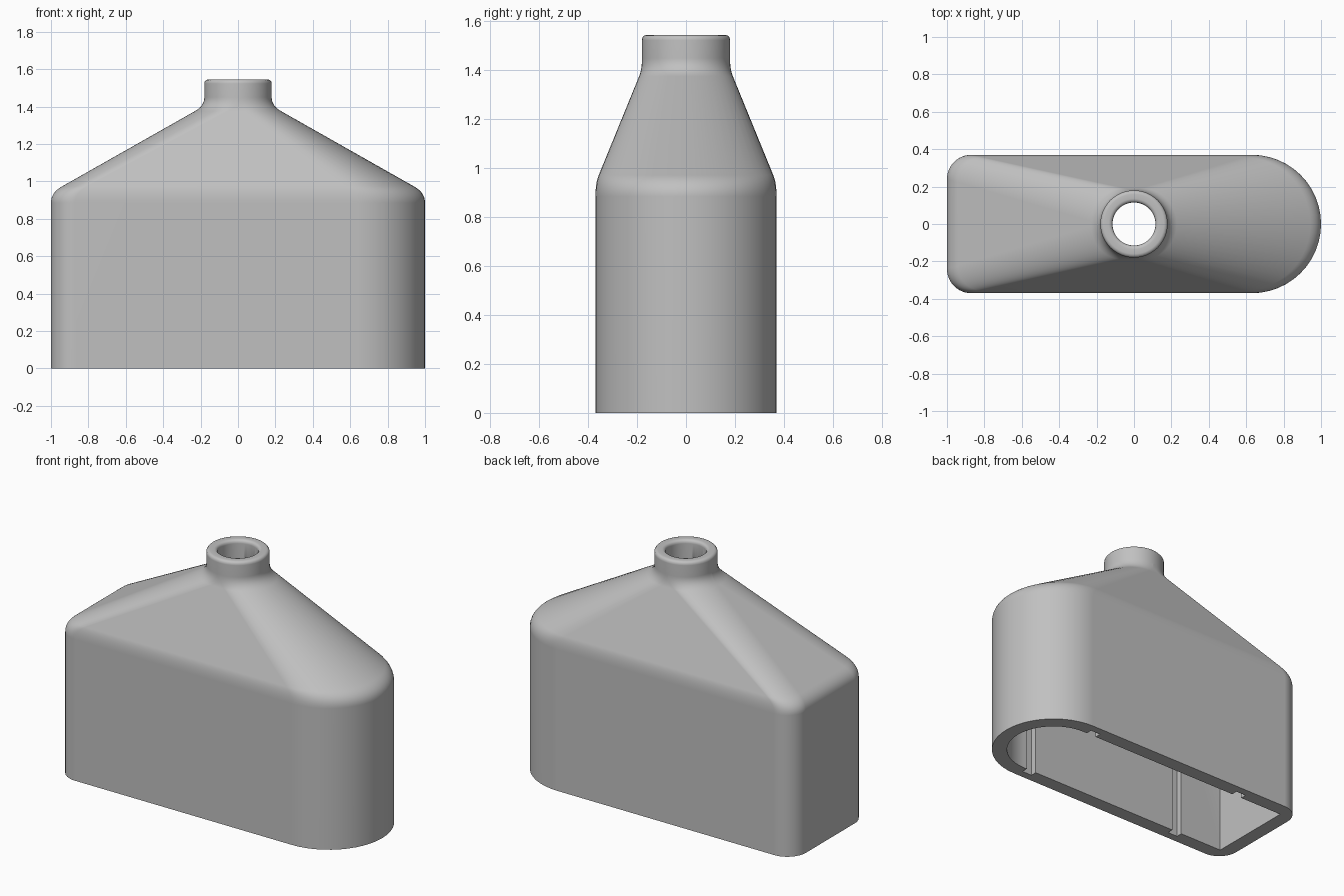
import bpy, bmesh, math
from mathutils import Vector

if "Cube" in bpy.data.objects:
    bpy.data.objects.remove(bpy.data.objects["Cube"])

STEPS = 12  # segments per quarter turn


def outline(xl, xr, half, rl, rr):
    """Rounded outline: two small corners at -x, a broad round end at +x."""
    pts = []
    for quarter in range(4):
        right, back = quarter in (0, 3), quarter < 2
        r = rr if right else rl
        cx = xr - r if right else xl + r
        cy = (half - r) * (1 if back else -1)
        for i in range(STEPS + 1):
            a = (quarter + i / STEPS) * math.pi / 2
            pts.append(Vector((cx + r * math.cos(a), cy + r * math.sin(a), 0)))
    return pts


def circle(r):
    return outline(-r, r, r, r, r)


def blend(a, b, s, z):
    ring = [p.lerp(q, s) for p, q in zip(a, b)]
    for p in ring:
        p.z = z
    return ring


def bend(p0, p1, p2, n=8):
    """Soft corner on the (blend, height) path."""
    p0, p1, p2 = Vector(p0), Vector(p1), Vector(p2)
    return [p0.lerp(p1, i / n).lerp(p1.lerp(p2, i / n), i / n) for i in range(n + 1)]


# Outer wall, from foot through shoulder to neck
body, neck = outline(-1, 1, 0.37, 0.13, 0.37), circle(0.18)
path = [Vector((0, 0))]
path += bend((0, 0.885), (0, 0.94), (0.07, 0.972))
path += bend((0.94, 1.376), (1, 1.404), (1, 1.45))
rings = [blend(body, neck, s, z) for s, z in path]

# Rolled rim and bore
for r, z in ((0.18, 1.523), (0.178, 1.534), (0.171, 1.542), (0.16, 1.545),
             (0.135, 1.545), (0.124, 1.542), (0.117, 1.534), (0.115, 1.523)):
    rings.append(blend(circle(r), neck, 0, z))

# Inner cavity with square corners at the flat end
bore, cavity = circle(0.115), outline(-0.91, 0.91, 0.28, 0, 0.28)
rings += [blend(bore, cavity, s, z) for s, z in ((0, 1.38), (1, 0.86), (1, 0))]

bm = bmesh.new()
loops = [[bm.verts.new(p) for p in ring] for ring in rings]
count = len(body)
for k, lower in enumerate(loops):
    upper = loops[(k + 1) % len(loops)]
    for i in range(count):
        j = (i + 1) % count
        bm.faces.new((lower[i], lower[j], upper[j], upper[i]))
bmesh.ops.remove_doubles(bm, verts=bm.verts, dist=0.0003)
bmesh.ops.recalc_face_normals(bm, faces=bm.faces)
mesh = bpy.data.meshes.new("hollow_housing")
bm.to_mesh(mesh)
bm.free()
housing = bpy.data.objects.new("hollow_housing", mesh)
bpy.context.collection.objects.link(housing)

grey = bpy.data.materials.new("plain grey")
grey.use_nodes = True
grey.diffuse_color = (0.53, 0.53, 0.53, 1)
grey.node_tree.nodes["Principled BSDF"].inputs["Base Color"].default_value = grey.diffuse_color
mesh.materials.append(grey)

# Vertical grooves in the long inner walls
bpy.context.view_layer.objects.active = housing
for x in (-0.57, 0.57):
    for side in (-1, 1):
        bpy.ops.mesh.primitive_cube_add(size=1, location=(x, side * 0.26, 0.37))
        cutter = bpy.context.object
        cutter.name = "groove_cutter"
        cutter.scale = (0.07, 0.12, 0.94)
        cutter.hide_render = True
        bpy.context.view_layer.update()
        bpy.context.view_layer.objects.active = housing
        cut = housing.modifiers.new("groove", 'BOOLEAN')
        cut.operation, cut.solver, cut.object = 'DIFFERENCE', 'EXACT', cutter
        bpy.ops.object.modifier_apply(modifier=cut.name)
        bpy.data.objects.remove(cutter)

# Smooth shading with crisp edges
housing.select_set(True)
bpy.ops.object.shade_smooth_by_angle(angle=math.radians(35))
weighted = housing.modifiers.new("even_shading", 'WEIGHTED_NORMAL')
weighted.keep_sharp = True
